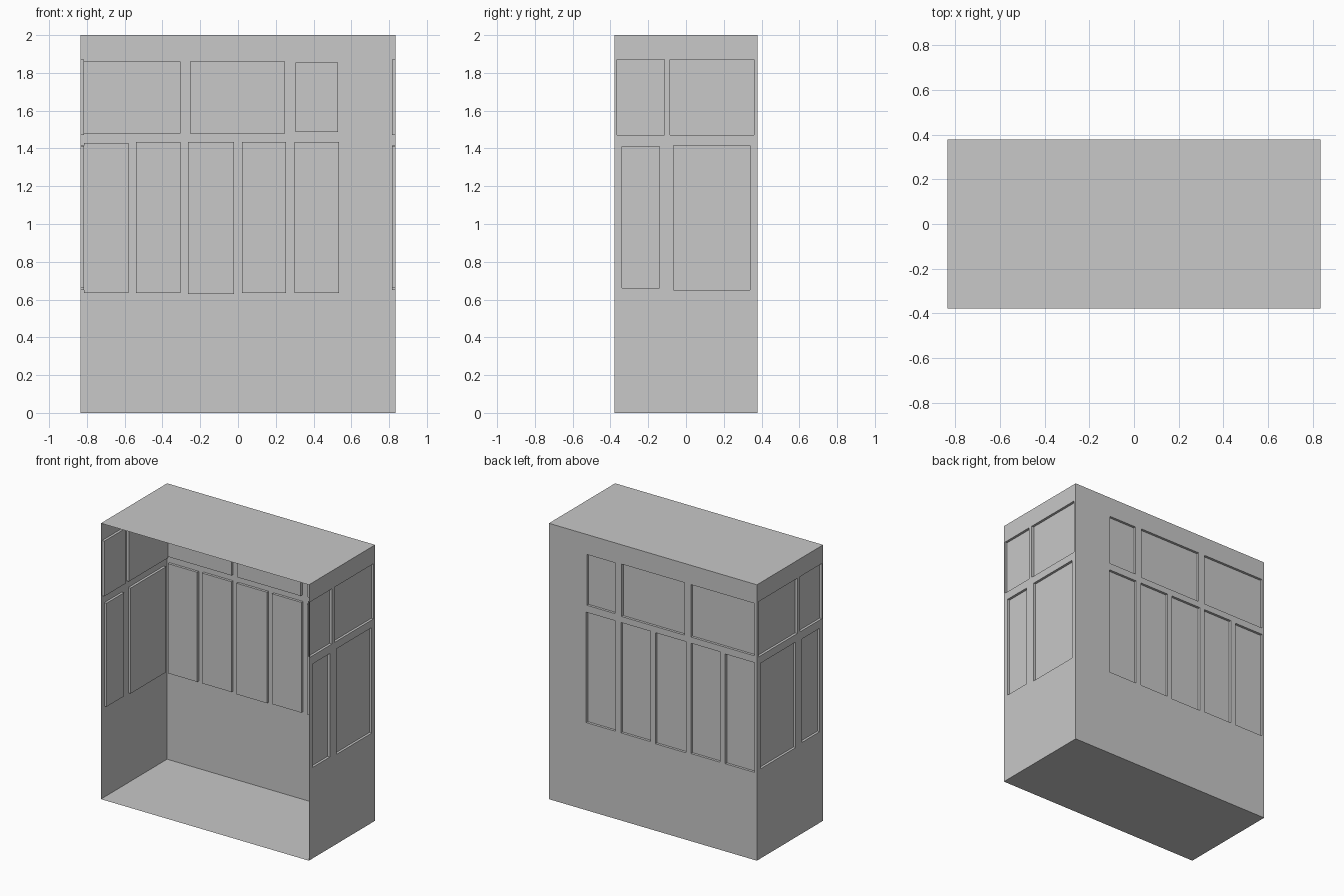
import bpy, bmesh

cube = bpy.data.objects.get("Cube")
if cube:
    bpy.data.objects.remove(cube, do_unlink=True)

W, D, H = 0.834, 0.379, 2.0   # half width, half depth, height
RECESS = 0.018

grey = bpy.data.materials.new("plain grey")
grey.use_nodes = True
colour = (0.58, 0.58, 0.58, 1)
grey.diffuse_color = colour
grey.node_tree.nodes["Principled BSDF"].inputs["Base Color"].default_value = colour


def make_sheet(name, half, top, windows, place):
    """Thin sheet with recessed windows (u0, u1, v0, v1); place maps u, v, depth to a point."""
    bm = bmesh.new()

    def quad(*points):
        bm.faces.new([bm.verts.new(place(*p)) for p in points])

    us = sorted({-half, half, *[u for w in windows for u in w[:2]]})
    vs = sorted({0, top, *[v for w in windows for v in w[2:]]})
    # Wall around the windows
    for a, b in zip(us, us[1:]):
        for c, d in zip(vs, vs[1:]):
            u, v = (a + b) / 2, (c + d) / 2
            if not any(w[0] < u < w[1] and w[2] < v < w[3] for w in windows):
                quad((a, c, 0), (b, c, 0), (b, d, 0), (a, d, 0))
    # Set-back pane and its four reveals
    for a, b, c, d in windows:
        ring = [(a, c), (b, c), (b, d), (a, d)]
        quad(*[(*p, RECESS) for p in ring])
        for p, q in zip(ring, ring[1:] + ring[:1]):
            quad((*p, 0), (*q, 0), (*q, RECESS), (*p, RECESS))
    bmesh.ops.remove_doubles(bm, verts=bm.verts, dist=0.0001)
    mesh = bpy.data.meshes.new(name)
    bm.to_mesh(mesh)
    bm.free()
    mesh.materials.append(grey)
    obj = bpy.data.objects.new(name, mesh)
    bpy.context.collection.objects.link(obj)


def flipped(windows):
    return [(-b, -a, c, d) for a, b, c, d in windows]


# Window layouts, along x on the back and along y on the sides
back_windows = [
    (-0.816, -0.305, 1.48, 1.86), (-0.255, 0.25, 1.48, 1.86), (0.305, 0.53, 1.487, 1.855),
    (-0.816, -0.58, 0.635, 1.43), (-0.54, -0.305, 0.635, 1.435), (-0.265, -0.02, 0.63, 1.435),
    (0.02, 0.255, 0.635, 1.435), (0.30, 0.535, 0.635, 1.435)]
side_windows = [
    (-0.365, -0.115, 1.47, 1.87), (-0.085, 0.361, 1.47, 1.87),
    (-0.34, -0.14, 0.66, 1.41), (-0.065, 0.34, 0.65, 1.415)]

# Walls
make_sheet("back_wall", W, H, flipped(back_windows), lambda u, v, d: (-u, D - d, v))
make_sheet("left_wall", D, H, side_windows, lambda u, v, d: (W - d, u, v))
make_sheet("right_wall", D, H, flipped(side_windows), lambda u, v, d: (d - W, -u, v))
# Roof and floor; the front stays open
make_sheet("roof", W, 2 * D, [], lambda u, v, d: (u, v - D, H))
make_sheet("floor", W, 2 * D, [], lambda u, v, d: (-u, v - D, 0))
